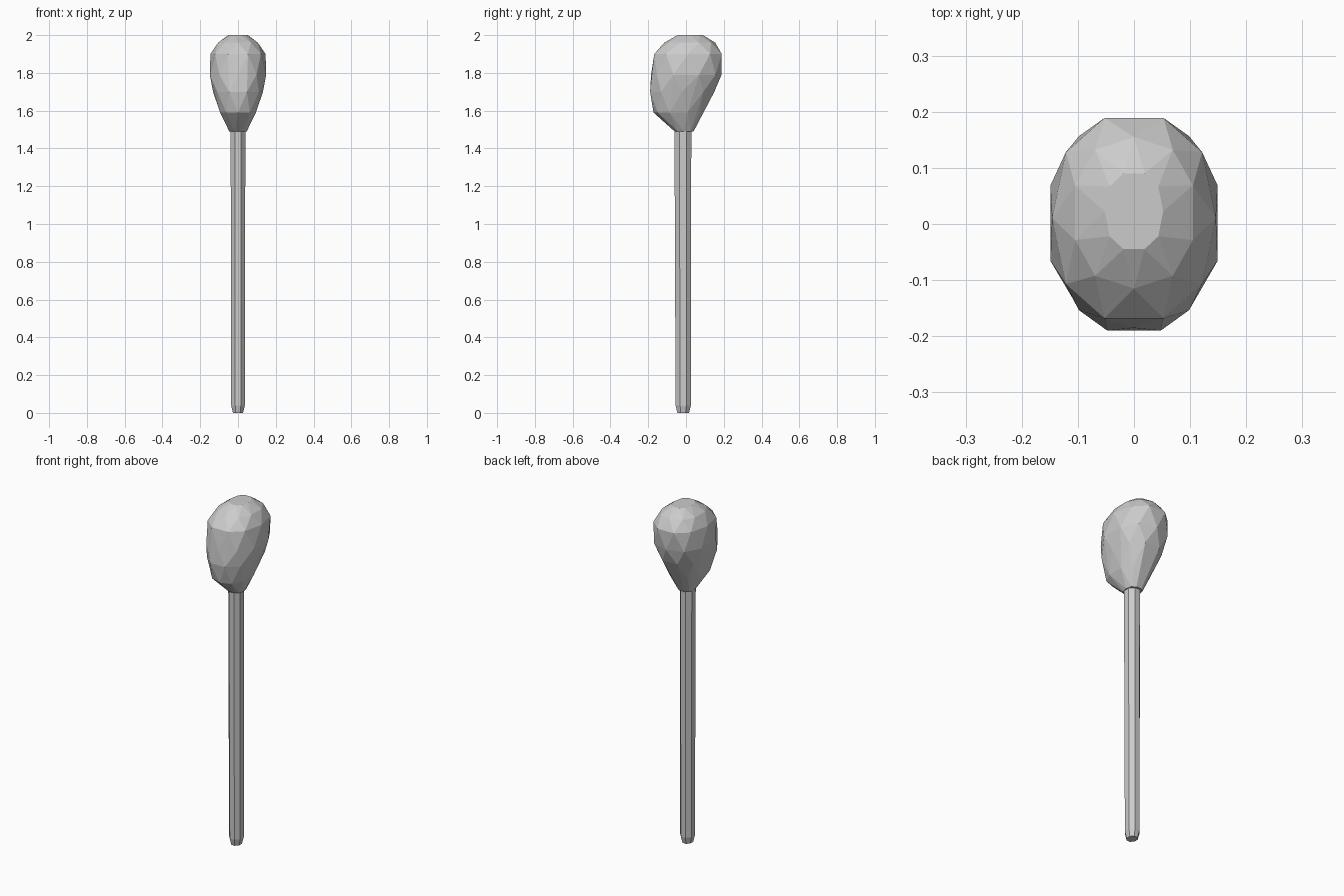
import bpy, bmesh, math

if "Cube" in bpy.data.objects:
    bpy.data.objects.remove(bpy.data.objects["Cube"])


def ring(z, hx, y0, y1, n, phase, power):
    """Rounded-box cross-section at height z, scaled to its exact extents."""
    pts = []
    for i in range(n):
        a = 2 * math.pi * (i + phase) / n
        c, s = math.cos(a), math.sin(a)
        pts.append((math.copysign(abs(c) ** (2 / power), c),
                    math.copysign(abs(s) ** (2 / power), s)))
    mx = max(p[0] for p in pts)
    my = max(p[1] for p in pts)
    cy, hy = (y0 + y1) / 2, (y1 - y0) / 2
    return [(p[0] / mx * hx, cy + p[1] / my * hy, z) for p in pts]


def hull_part(name, levels, n, power, stagger):
    """Faceted convex solid wrapped around a stack of rings."""
    bm = bmesh.new()
    for k, (z, hx, y0, y1) in enumerate(levels):
        phase = 0.5 * (k % 2) if stagger else 0.5
        for p in ring(z, hx, y0, y1, n, phase, power):
            bm.verts.new(p)
    res = bmesh.ops.convex_hull(bm, input=bm.verts[:])
    loose = [v for v in bm.verts if not v.link_faces]
    bmesh.ops.delete(bm, geom=loose, context='VERTS')
    bmesh.ops.dissolve_limit(bm, angle_limit=math.radians(4),
                             verts=bm.verts[:], edges=bm.edges[:])
    bmesh.ops.recalc_face_normals(bm, faces=bm.faces[:])
    mesh = bpy.data.meshes.new(name)
    bm.to_mesh(mesh)
    bm.free()
    obj = bpy.data.objects.new(name, mesh)
    bpy.context.collection.objects.link(obj)
    return obj


# Egg-shaped head: (z, half width, front y, back y)
hull_part("head", [
    (1.49, 0.046, -0.06, 0.04),
    (1.59, 0.095, -0.172, 0.093),
    (1.70, 0.132, -0.19, 0.15),
    (1.79, 0.149, -0.185, 0.188),
    (1.90, 0.146, -0.168, 0.189),
    (1.96, 0.105, -0.115, 0.155),
    (2.00, 0.052, -0.045, 0.09),
], 10, 2.3, True)

# Eight-sided stick with a blunt tapered foot
hull_part("stick", [
    (0.00, 0.027, -0.046, 0.016),
    (0.04, 0.036, -0.055, 0.026),
    (0.12, 0.039, -0.057, 0.028),
    (1.50, 0.039, -0.061, 0.028),
], 8, 2.0, False)
